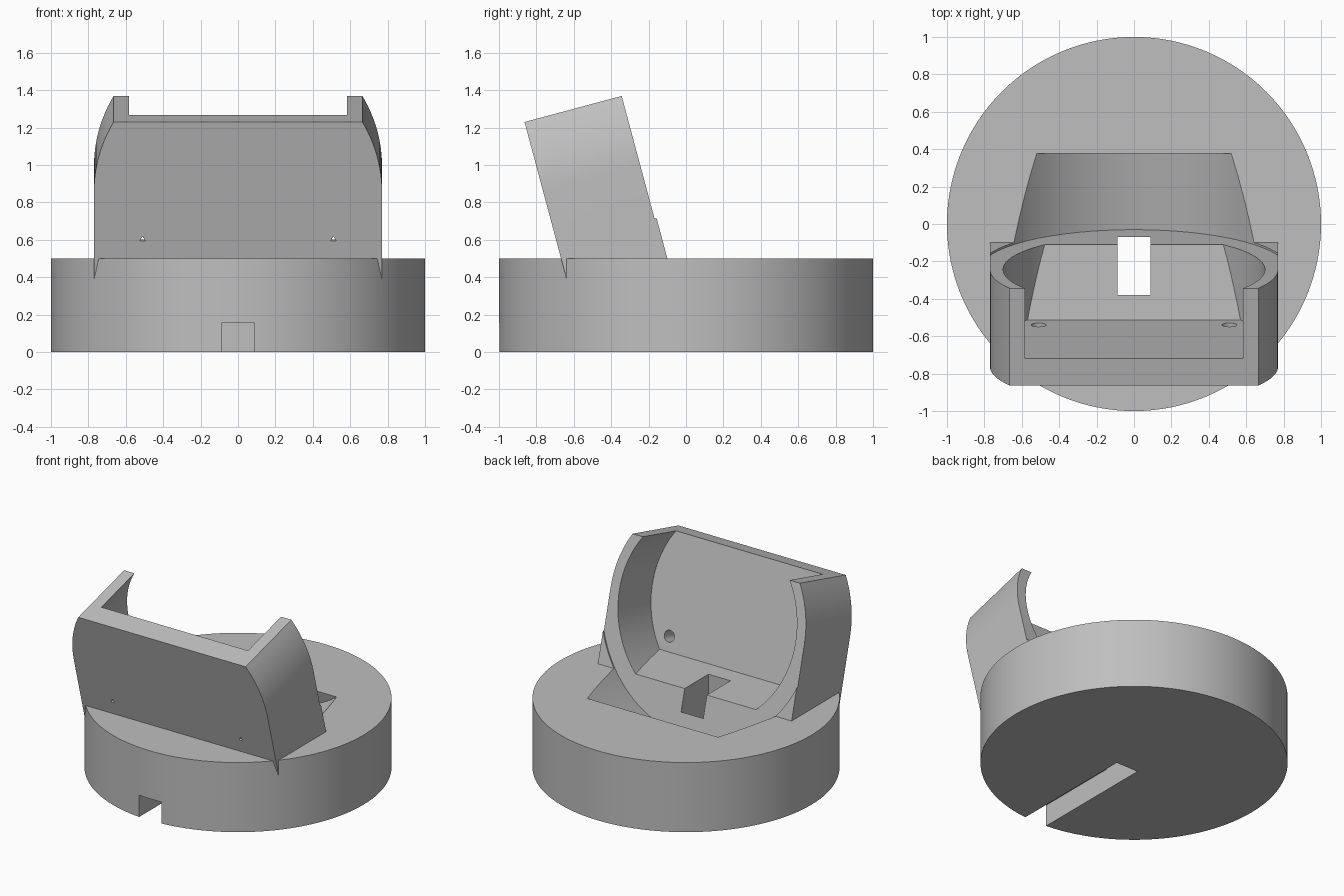
import bpy, bmesh
from math import radians, cos, sin, asin
from mathutils import Matrix

old = bpy.data.objects.get("Cube")
if old:
    bpy.data.objects.remove(old)

grey = bpy.data.materials.new("plain_grey")
grey.use_nodes = True
colour = (0.52, 0.52, 0.52, 1)
grey.diffuse_color = colour
grey.node_tree.nodes["Principled BSDF"].inputs["Base Color"].default_value = colour

# Tilted frame: local y runs up the leaning cradle, local -z runs to its back
TILT = Matrix.Translation((0, -0.763, 0.855)) @ Matrix.Rotation(radians(105), 4, "X")
OUTER, INNER, CLEAR = 0.77, 0.70, 0.823
WALL, BACK, TOP = 0.15, 0.538, 0.388


def prism(name, points, start, end, frame=Matrix()):
    """Extrude an outline from start to end along the frame's z axis."""
    bm = bmesh.new()
    face = bm.faces.new([bm.verts.new((x, y, start)) for x, y in points])
    moved = bmesh.ops.extrude_face_region(bm, geom=[face])["geom"]
    verts = [v for v in moved if isinstance(v, bmesh.types.BMVert)]
    bmesh.ops.translate(bm, verts=verts, vec=(0, 0, end - start))
    bmesh.ops.recalc_face_normals(bm, faces=bm.faces)
    bm.transform(frame)
    mesh = bpy.data.meshes.new(name)
    bm.to_mesh(mesh)
    bm.free()
    mesh.materials.append(grey)
    obj = bpy.data.objects.new(name, mesh)
    bpy.context.collection.objects.link(obj)
    return obj


def circle(radius, sides, x=0, y=0):
    steps = [radians(90 + 360 * i / sides) for i in range(sides)]
    return [(x + radius * cos(a), y + radius * sin(a)) for a in steps]


def rect(x, y0, y1):
    return [(-x, y0), (x, y0), (x, y1), (-x, y1)]


def combine(target, other, operation):
    mod = target.modifiers.new(operation.lower(), "BOOLEAN")
    mod.operation, mod.object, mod.solver = operation, other, "EXACT"
    bpy.context.view_layer.objects.active = target
    bpy.ops.object.modifier_apply(modifier=mod.name)
    bpy.data.objects.remove(other)


# Cradle block: straight sides, rounded shoulders, flat top
sweep = asin(TOP / OUTER)
arc = [(OUTER * cos(sweep * i / 12), OUTER * sin(sweep * i / 12)) for i in range(13)]
outline = [(-OUTER, -0.65), (OUTER, -0.65)] + arc + [(-x, y) for x, y in reversed(arc)]
cradle = prism("cradle", outline, 0, -BACK - 0.011, TILT)

# Round recess open to the back and top
combine(cradle, prism("recess", circle(INNER, 128), -WALL, -1, TILT), "DIFFERENCE")

# Small blind holes with a tiny breakthrough in the front wall
for side in (-1, 1):
    x = side * 0.51
    combine(cradle, prism("hole", circle(0.04, 24, x, -0.305), -0.03, -0.3, TILT), "DIFFERENCE")
    combine(cradle, prism("pinhole", circle(0.018, 3, x, -0.262), 0.1, -0.1, TILT), "DIFFERENCE")

# Round base joined with the cradle
stand = prism("stand", circle(1, 128), 0, 0.5)
combine(stand, cradle, "UNION")

# Clearance pocket behind the cradle
combine(stand, prism("pocket", circle(CLEAR, 128), -BACK, -1.01, TILT), "DIFFERENCE")

# Cable shaft through the floor and channel to the front edge
combine(stand, prism("shaft", rect(0.088, -0.38, -0.07), -0.1, 0.6), "DIFFERENCE")
combine(stand, prism("channel", rect(0.088, -1.2, -0.07), -0.1, 0.155), "DIFFERENCE")

bpy.ops.object.select_all(action="DESELECT")
stand.select_set(True)
bpy.context.view_layer.objects.active = stand
bpy.ops.object.shade_smooth_by_angle(angle=radians(25))
